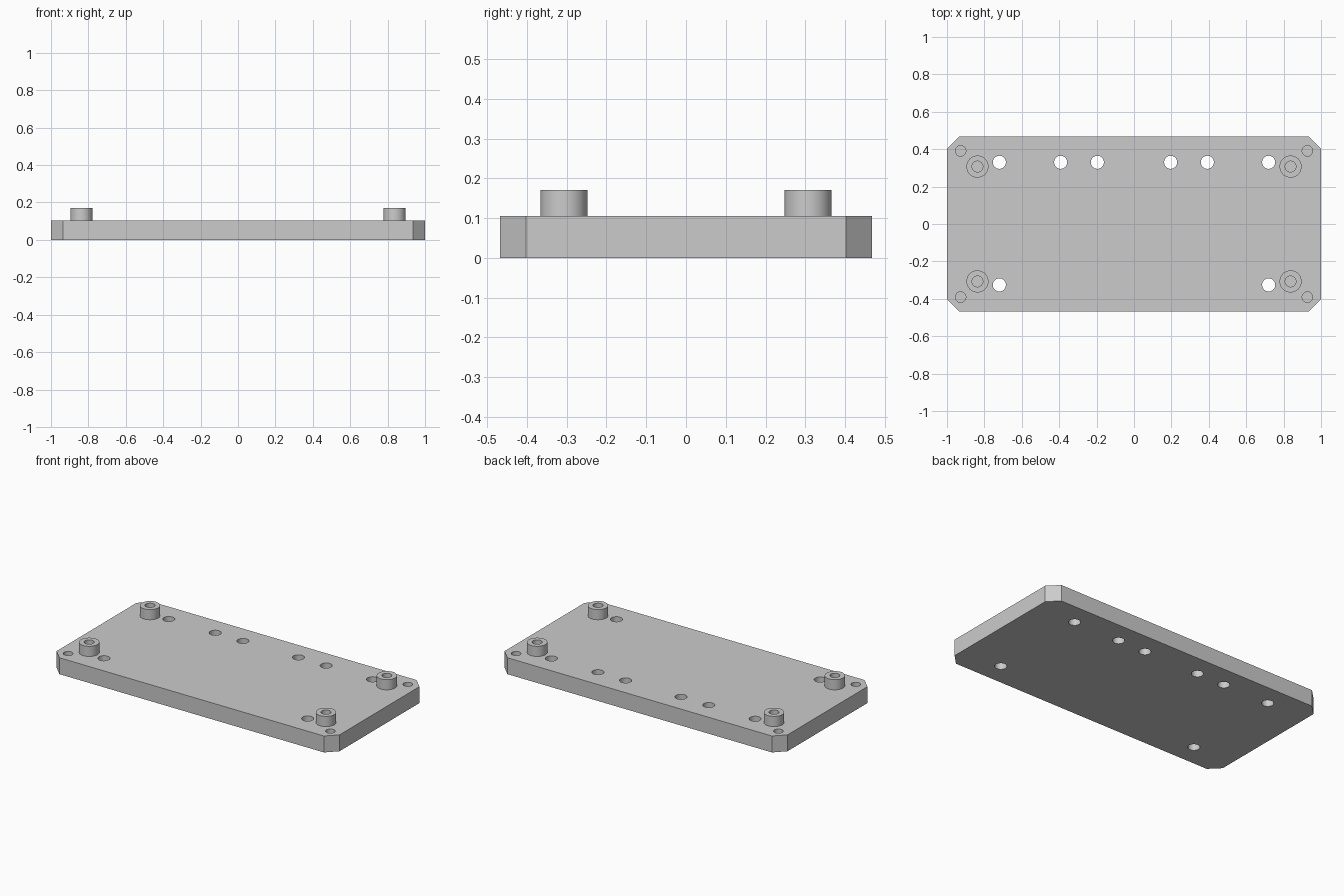
import bpy
import bmesh
from mathutils import Matrix

cube = bpy.data.objects.get("Cube")
if cube:
    bpy.data.objects.remove(cube, do_unlink=True)

HALF_X, HALF_Y, CHAMFER = 1.0, 0.468, 0.065
PLATE_TOP, BOSS_TOP = 0.105, 0.17
SIDES = 48
CORNERS = [(sx, sy) for sx in (-1, 1) for sy in (-1, 1)]

grey = bpy.data.materials.new("light_grey")
grey.use_nodes = True
grey.diffuse_color = (0.6, 0.6, 0.6, 1)
grey.node_tree.nodes["Principled BSDF"].inputs["Base Color"].default_value = (0.6, 0.6, 0.6, 1)


def finish(bm, name):
    mesh = bpy.data.meshes.new(name)
    bmesh.ops.recalc_face_normals(bm, faces=bm.faces)
    bm.to_mesh(mesh)
    bm.free()
    mesh.materials.append(grey)
    obj = bpy.data.objects.new(name, mesh)
    bpy.context.collection.objects.link(obj)
    return obj


def add_cylinder(bm, x, y, radius, low, high):
    bmesh.ops.create_cone(bm, cap_ends=True, segments=SIDES, radius1=radius,
                          radius2=radius, depth=high - low,
                          matrix=Matrix.Translation((x, y, (low + high) / 2)))


def drill(obj, cutter):
    mod = obj.modifiers.new("holes", 'BOOLEAN')
    mod.operation = 'DIFFERENCE'
    mod.solver = 'EXACT'
    mod.object = cutter


def smooth(obj):
    bpy.ops.object.select_all(action='DESELECT')
    obj.select_set(True)
    bpy.context.view_layer.objects.active = obj
    for mod in list(obj.modifiers):
        bpy.ops.object.modifier_apply(modifier=mod.name)
    bpy.ops.object.shade_smooth_by_angle()


# Plate with chamfered corners
bm = bmesh.new()
outline = []
for sx, sy in ((1, 1), (-1, 1), (-1, -1), (1, -1)):
    pair = [(sx * HALF_X, sy * (HALF_Y - CHAMFER)), (sx * (HALF_X - CHAMFER), sy * HALF_Y)]
    outline += pair if sx * sy > 0 else pair[::-1]
base = bm.faces.new([bm.verts.new((x, y, 0)) for x, y in outline])
side = bmesh.ops.extrude_face_region(bm, geom=[base])
top_verts = [v for v in side["geom"] if isinstance(v, bmesh.types.BMVert)]
bmesh.ops.translate(bm, vec=(0, 0, PLATE_TOP), verts=top_verts)
plate = finish(bm, "base_plate")

# Round bosses near the corners
bm = bmesh.new()
for sx, sy in CORNERS:
    add_cylinder(bm, sx * 0.837, sy * 0.307, 0.059, PLATE_TOP, BOSS_TOP)
bosses = finish(bm, "mounting_bosses")

# Cutter for through holes, blind corner holes and boss bores
bm = bmesh.new()
for sx in (-1, 1):
    for x, y in ((0.72, 0.33), (0.392, 0.33), (0.196, 0.33), (0.72, -0.326)):
        add_cylinder(bm, sx * x, y, 0.035, -0.1, 0.3)
for sx, sy in CORNERS:
    add_cylinder(bm, sx * 0.927, sy * 0.391, 0.028, 0.03, 0.3)
    add_cylinder(bm, sx * 0.837, sy * 0.307, 0.029, 0.04, 0.3)
cutter = finish(bm, "hole_cutter")
cutter.hide_render = True

for part in (plate, bosses):
    drill(part, cutter)
    smooth(part)
bpy.data.objects.remove(cutter, do_unlink=True)
